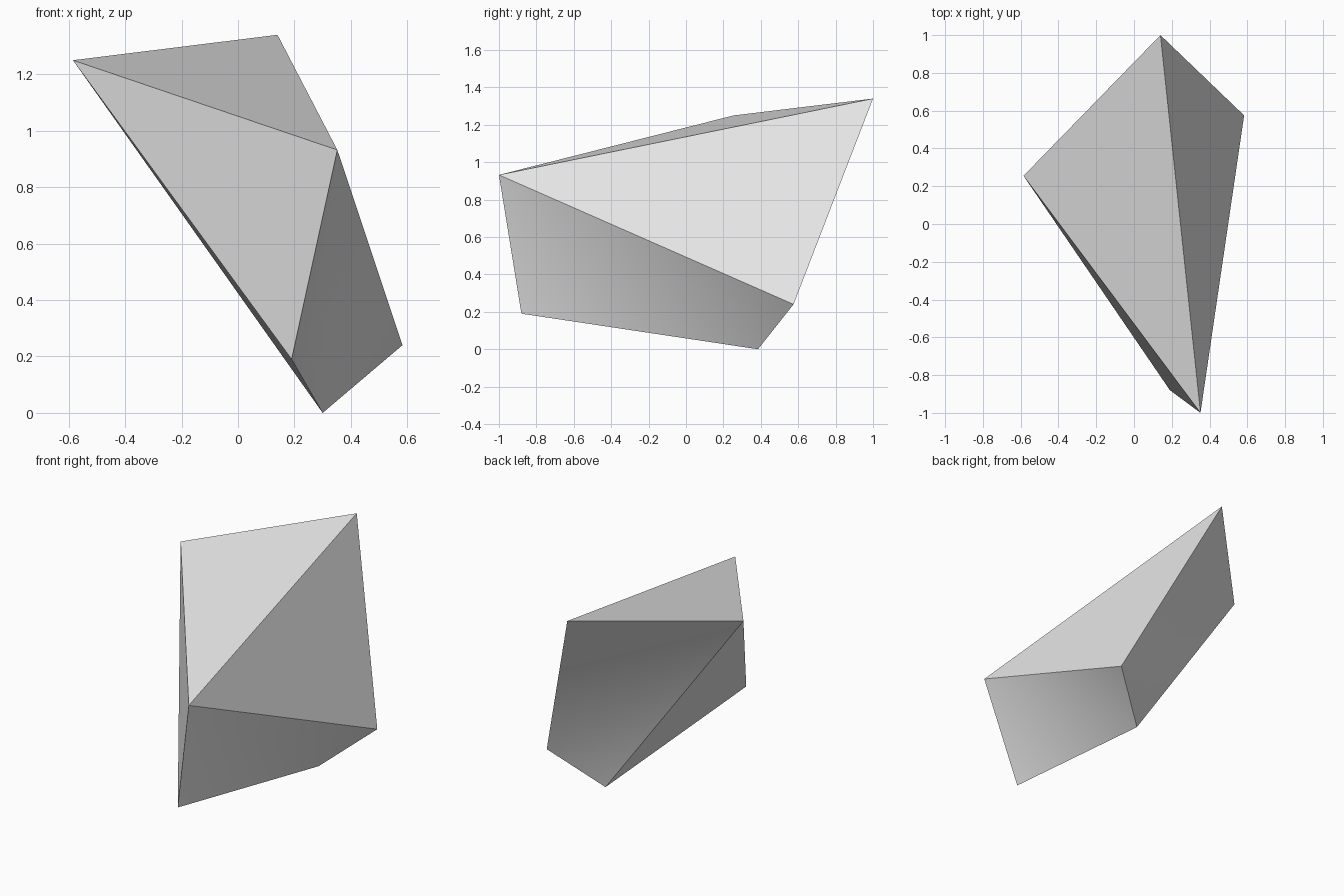
import bpy
import bmesh
import math

if "Cube" in bpy.data.objects:
    bpy.data.objects.remove(bpy.data.objects["Cube"])

# Corner points of the faceted rock
POINTS = {
    "left_top": (-0.585, 0.255, 1.25),
    "back_top": (0.14, 1.0, 1.34),
    "front_top": (0.352, -1.0, 0.932),
    "right_low": (0.583, 0.575, 0.24),
    "front_low": (0.19, -0.88, 0.19),
    "base": (0.30, 0.385, 0.0),
}

# Facets; the last two pairs are gently folded four-sided faces
FACETS = [
    ("left_top", "front_top", "back_top"),
    ("front_top", "right_low", "back_top"),
    ("left_top", "front_low", "front_top"),
    ("left_top", "base", "front_low"),
    ("front_top", "front_low", "base"),
    ("front_top", "base", "right_low"),
    ("left_top", "back_top", "right_low"),
    ("left_top", "right_low", "base"),
]

bm = bmesh.new()
corners = {name: bm.verts.new(co) for name, co in POINTS.items()}
for facet in FACETS:
    bm.faces.new([corners[name] for name in facet])
bmesh.ops.recalc_face_normals(bm, faces=bm.faces)

mesh = bpy.data.meshes.new("rock")
bm.to_mesh(mesh)
bm.free()
rock = bpy.data.objects.new("rock", mesh)
bpy.context.collection.objects.link(rock)

# Plain grey stone
stone = bpy.data.materials.new("light grey stone")
stone.diffuse_color = (0.8, 0.8, 0.8, 1.0)
stone.use_nodes = True
stone.node_tree.nodes["Principled BSDF"].inputs["Base Color"].default_value = stone.diffuse_color
mesh.materials.append(stone)

# Blend only the gentle folds, keep the other edges sharp
bpy.context.view_layer.objects.active = rock
rock.select_set(True)
bpy.ops.object.shade_smooth_by_angle(angle=math.radians(32))
